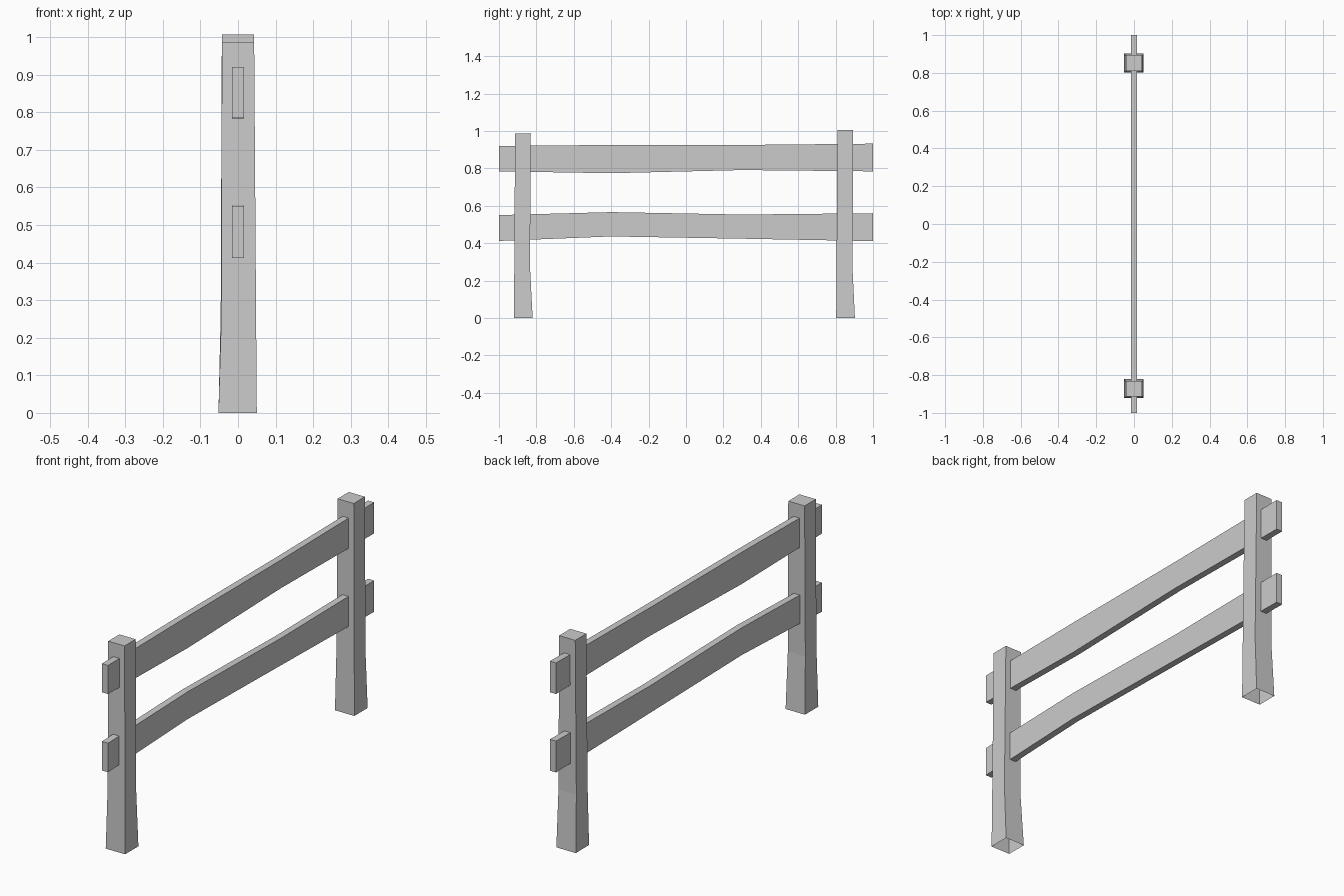
import bpy
import bmesh

cube = bpy.data.objects.get("Cube")
if cube:
    bpy.data.objects.remove(cube, do_unlink=True)

grey = bpy.data.materials.new("plain grey")
grey.use_nodes = True
grey.diffuse_color = (0.6, 0.6, 0.6, 1)
grey.node_tree.nodes["Principled BSDF"].inputs["Base Color"].default_value = (0.6, 0.6, 0.6, 1)


def loft(name, rings, cap_start=True):
    """Join four-cornered rings into a flat-faced beam."""
    bm = bmesh.new()
    loops = [[bm.verts.new(p) for p in ring] for ring in rings]
    for a, b in zip(loops, loops[1:]):
        for i in range(4):
            j = (i + 1) % 4
            bm.faces.new((a[i], a[j], b[j], b[i]))
    if cap_start:
        bm.faces.new(loops[0][::-1])
    bm.faces.new(loops[-1])
    mesh = bpy.data.meshes.new(name)
    bm.to_mesh(mesh)
    bm.free()
    mesh.materials.append(grey)
    obj = bpy.data.objects.new(name, mesh)
    bpy.context.collection.objects.link(obj)
    return obj


def post(name, sections):
    """Sections: z, x min, x max, y min, y max. The foot stays open."""
    rings = [[(x0, y0, z), (x1, y0, z), (x1, y1, z), (x0, y1, z)]
             for z, x0, x1, y0, y1 in sections]
    return loft(name, rings, cap_start=False)


def rail(name, sections, half=0.016):
    """Sections: y, bottom z, top z."""
    rings = [[(-half, y, lo), (-half, y, hi), (half, y, hi), (half, y, lo)]
             for y, lo, hi in sections]
    return loft(name, rings)


# Posts, flared towards the foot
post("front_post", [(0, -0.052, 0.05, -0.92, -0.82),
                    (0.27, -0.044, 0.048, -0.918, -0.834),
                    (0.987, -0.043, 0.043, -0.914, -0.83)])
post("back_post", [(0, -0.052, 0.05, 0.803, 0.903),
                   (0.27, -0.046, 0.048, 0.805, 0.89),
                   (1.006, -0.043, 0.042, 0.81, 0.894)])

# Slightly bowed rails passing through both posts
rail("upper_rail", [(-1, 0.784, 0.92), (-0.4, 0.774, 0.925),
                    (0.3, 0.791, 0.925), (1, 0.784, 0.932)])
rail("lower_rail", [(-1, 0.412, 0.55), (-0.4, 0.436, 0.566),
                    (0.3, 0.424, 0.553), (1, 0.411, 0.56)])

# Consistent outward normals on each beam
for obj in bpy.context.collection.objects:
    if obj.name.endswith(("_post", "_rail")):
        bm = bmesh.new()
        bm.from_mesh(obj.data)
        bmesh.ops.recalc_face_normals(bm, faces=bm.faces)
        bm.to_mesh(obj.data)
        bm.free()
